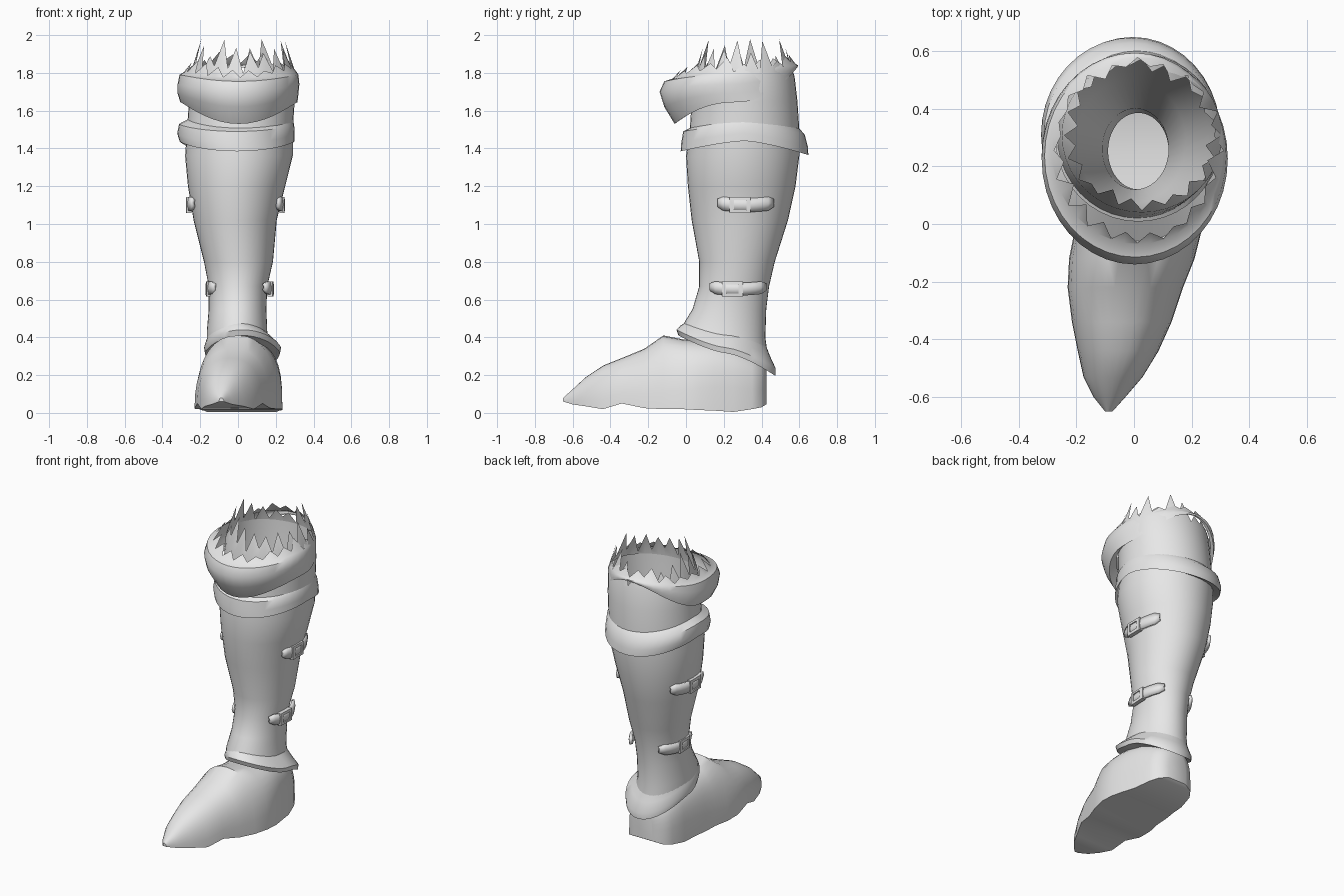
import bpy, bmesh, math, random
from math import sin, cos, pi, radians

random.seed(11)
N = 40
cube = bpy.data.objects.get("Cube")
if cube:
    bpy.data.objects.remove(cube, do_unlink=True)

grey = bpy.data.materials.new("pale_grey")
grey.use_nodes = True
grey.diffuse_color = (0.8, 0.8, 0.8, 1)
grey.node_tree.nodes["Principled BSDF"].inputs["Base Color"].default_value = (0.8, 0.8, 0.8, 1)


def ring(x0, x1, y0, y1, front, side=None, back=None, power=1.4):
    """Oval loop starting at the front; height varies front, side, back."""
    side = front if side is None else side
    back = front if back is None else back
    pts = []
    for i in range(N):
        a = 2 * pi * i / N
        c = cos(a)
        z = side + ((front if c > 0 else back) - side) * abs(c) ** power
        pts.append(((x0 + x1) / 2 + (x1 - x0) / 2 * sin(a),
                    (y0 + y1) / 2 - (y1 - y0) / 2 * c, z))
    return pts


def loft(name, rows, closed=True, caps=False, thick=0, angle=45):
    """Skin a list of equal-length point rows."""
    bm = bmesh.new()
    grid = [[bm.verts.new(p) for p in row] for row in rows]
    n = len(rows[0])
    for a, b in zip(grid, grid[1:]):
        for i in range(n if closed else n - 1):
            j = (i + 1) % n
            bm.faces.new((a[i], a[j], b[j], b[i]))
    if caps:
        bm.faces.new(grid[0])
        bm.faces.new(grid[-1])
    bmesh.ops.recalc_face_normals(bm, faces=bm.faces)
    mesh = bpy.data.meshes.new(name)
    bm.to_mesh(mesh)
    bm.free()
    obj = bpy.data.objects.new(name, mesh)
    bpy.context.collection.objects.link(obj)
    mesh.materials.append(grey)
    if thick:
        mod = obj.modifiers.new("thickness", "SOLIDIFY")
        mod.thickness = thick
        mod.offset = 0
    bpy.ops.object.select_all(action="DESELECT")
    obj.select_set(True)
    bpy.context.view_layer.objects.active = obj
    bpy.ops.object.shade_smooth_by_angle(angle=radians(angle))
    return obj


def jagged(row, low, high, lean):
    """Raise a loop into irregular torn points leaning inward."""
    out = []
    for i, (x, y, z) in enumerate(row):
        rise = random.uniform(0.35, 1) * high if i % 2 else random.uniform(0, low)
        k = lean * rise / high
        out.append((x + (0.02 - x) * k, y + (0.3 - y) * k, z + rise))
    return out


# Leg shaft, open at the top with a torn edge
shaft = [ring(*r) for r in (
    (-.165, .18, -.03, .44, .41, .33, .25),
    (-.165, .155, -.02, .42, .46, .43, .40),
    (-.155, .15, .035, .425, .55),
    (-.155, .155, .07, .44, .67),
    (-.18, .185, .07, .47, .80),
    (-.235, .205, .03, .54, 1.02),
    (-.265, .25, .01, .58, 1.2),
    (-.28, .29, .0, .60, 1.36),
    (-.27, .29, .02, .60, 1.5),
    (-.26, .30, .03, .59, 1.65),
    (-.25, .305, .04, .575, 1.77, 1.80, 1.78))]
shaft.append(jagged(shaft[-1], 0.06, 0.20, 0.22))
loft("leg_shaft", shaft)

# Inner lining, narrowing down to the ankle
loft("inner_lining", [ring(*r) for r in (
    (-.09, .12, .12, .385, .46),
    (-.11, .12, .12, .40, .67),
    (-.20, .18, .07, .50, 1.02),
    (-.25, .26, .04, .56, 1.4),
    (-.25, .295, .045, .572, 1.77, 1.80, 1.78))])

# Folded cuff, deep at the front and fading into the back
cuff = [ring(*r, 2.2) for r in (
    (-.27, .30, .01, .58, 1.58, 1.66, 1.83),
    (-.305, .315, -.06, .59, 1.53, 1.645, 1.83),
    (-.32, .32, -.115, .593, 1.62, 1.69, 1.835),
    (-.32, .325, -.14, .593, 1.70, 1.74, 1.84),
    (-.31, .32, -.115, .585, 1.755, 1.79, 1.845),
    (-.285, .31, -.07, .578, 1.77, 1.805, 1.85))]
cuff.append(jagged(cuff[-1], 0.02, 0.085, 0.2))
loft("folded_cuff", cuff)

# Band below the knee, dipping at front and back
loft("knee_band", [ring(*r) for r in (
    (-.27, .285, .01, .59, 1.41, 1.46, 1.40),
    (-.31, .30, -.028, .648, 1.385, 1.44, 1.365),
    (-.322, .30, -.025, .645, 1.43, 1.48, 1.41),
    (-.312, .297, -.015, .628, 1.49, 1.53, 1.475),
    (-.265, .285, .025, .595, 1.51, 1.555, 1.51))])

# Slanted flared band round the ankle
loft("ankle_band", [ring(*r) for r in (
    (-.14, .15, .0, .42, .40, .32, .24),
    (-.175, .222, -.04, .475, .41, .315, .195),
    (-.18, .228, -.05, .475, .44, .345, .235),
    (-.168, .19, -.03, .445, .462, .385, .30),
    (-.156, .15, .0, .418, .48, .42, .37))])


def foot_section(y, x0, x1, bottom, top, ridge, power):
    """Arched slice: flat sole, rounded upper with an off-centre ridge."""
    n = 18
    row = []
    for i in range(n + 1):
        t = pi * i / n
        c, s = cos(t), sin(t)
        u = (1 if c > 0 else -1) * abs(c) ** power
        edge = x1 if c > 0 else x0
        row.append((ridge + (edge - ridge) * abs(u), y,
                    bottom + (top - bottom) * s ** power))
    return row


# Foot shell, toe to heel
foot = loft("foot", [foot_section(*s) for s in (
    (-.65, -.10, -.075, .06, .08, -.09, 1),
    (-.60, -.14, -.03, .045, .125, -.08, .9),
    (-.53, -.175, .03, .035, .19, -.07, .9),
    (-.44, -.195, .085, .02, .25, -.05, .85),
    (-.34, -.215, .13, .05, .29, -.04, .85),
    (-.22, -.23, .17, .025, .34, -.02, .85),
    (-.12, -.225, .21, .02, .41, .0, .85),
    (-.02, -.205, .235, .02, .39, .01, .75),
    (.07, -.195, .235, .015, .38, .01, .65),
    (.15, -.18, .22, .012, .37, .015, .6),
    (.25, -.165, .20, .005, .345, .02, .55),
    (.35, -.145, .17, .02, .30, .02, .55),
    (.40, -.11, .14, .03, .27, .02, .55),
    (.425, -.05, .08, .045, .24, .02, .55))], caps=True, angle=40)

# Open the foot inside the leg
bm = bmesh.new()
bm.from_mesh(foot.data)
hole = []
for f in bm.faces:
    p = f.calc_center_median()
    if f.normal.z > 0.3 and ((p.x - .01) / .14) ** 2 + ((p.y - .23) / .18) ** 2 < 1:
        hole.append(f)
bmesh.ops.delete(bm, geom=hole, context="FACES")
bm.to_mesh(foot.data)
bm.free()


def strap(name, side, z, y0, y1, cx, cy, rx, ry, half):
    """Short curved strap with rounded ends, and a raised buckle frame."""
    def spot(y, lift):
        return cx + side * (rx * math.sqrt(1 - ((y - cy) / ry) ** 2) + lift)
    rows = []
    for i in range(11):
        f = i / 10
        y = y0 + (y1 - y0) * f
        h = half * (0.55 if i in (0, 10) else 1)
        zc = z + 0.012 * (2 * f - 1) ** 2
        rows.append([(spot(y, 0.006), y, zc - h), (spot(y, 0.012), y, zc),
                     (spot(y, 0.006), y, zc + h)])
    loft(name, rows, closed=False, thick=0.02)
    mid = y0 + (y1 - y0) * 0.4
    frame = []
    for grow, lift in ((1, 0.0), (1, 0.026), (0.6, 0.026), (0.6, 0.0)):
        frame.append([(spot(mid + dy * grow, lift), mid + dy * grow, z + dz * grow)
                      for dy, dz in ((-.055, -half - .008), (.055, -half - .008),
                                     (.055, half + .008), (-.055, half + .008))])
    loft(name + "_buckle", frame)


for label, side in (("left", 1), ("right", -1)):
    strap(label + "_upper_strap", side, 1.10, .17, .46, -.014, .288, .238, .275, .035)
    strap(label + "_lower_strap", side, .655, .13, .42, .009, .256, .156, .205, .032)
